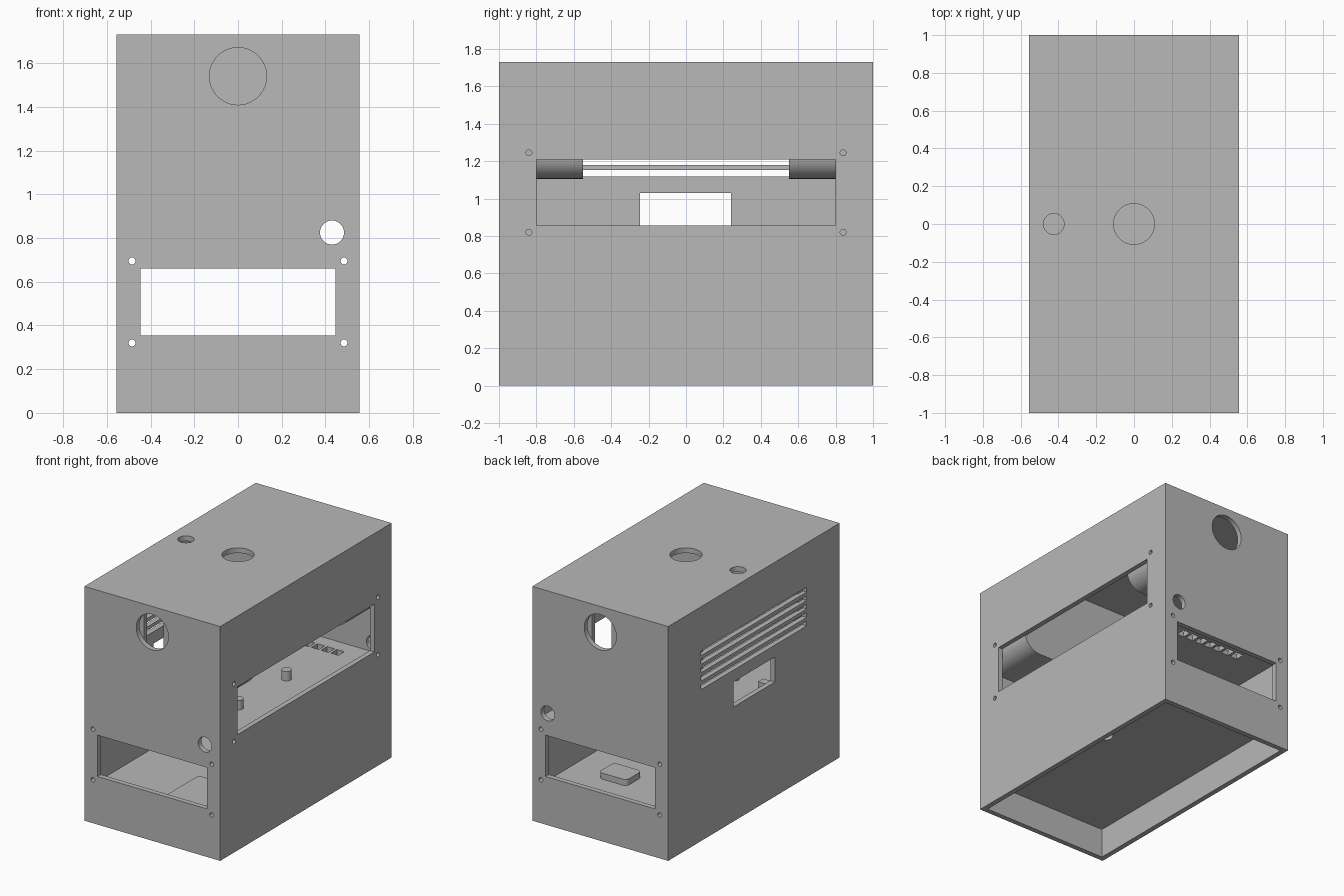
import bpy
import bmesh
from math import radians
from mathutils import Matrix

default = bpy.data.objects.get("Cube")
if default:
    bpy.data.objects.remove(default, do_unlink=True)

W, D, H, T = 0.555, 1.0, 1.73, 0.038   # half width, half depth, height, wall

grey = bpy.data.materials.new("plain_grey")
grey.use_nodes = True
grey.diffuse_color = (0.48, 0.48, 0.48, 1)
grey.node_tree.nodes["Principled BSDF"].inputs["Base Color"].default_value = grey.diffuse_color


def finish(name, bm):
    mesh = bpy.data.meshes.new(name)
    bmesh.ops.recalc_face_normals(bm, faces=bm.faces)
    bm.to_mesh(mesh)
    bm.free()
    mesh.materials.append(grey)
    obj = bpy.data.objects.new(name, mesh)
    bpy.context.scene.collection.objects.link(obj)
    return obj


def box(name, xs, ys, zs, radius=0, axis=2, low_only=False):
    """Box from ranges; optionally rounds the edges parallel to one axis."""
    bm = bmesh.new()
    bmesh.ops.create_cube(bm, size=1)
    for v in bm.verts:
        for i, (lo, hi) in enumerate((xs, ys, zs)):
            v.co[i] = hi if v.co[i] > 0 else lo
    if radius:
        edges = [e for e in bm.edges
                 if abs((e.verts[0].co - e.verts[1].co).normalized()[axis]) > 0.9
                 and not (low_only and e.verts[0].co.z > zs[0] + 0.01)]
        bmesh.ops.bevel(bm, geom=edges, offset=radius, segments=8,
                        profile=0.5, affect="EDGES")
    return finish(name, bm)


def rod(name, centre, radius, length, axis="Z", sides=48):
    bm = bmesh.new()
    turn = {"X": Matrix.Rotation(radians(90), 4, "Y"),
            "Y": Matrix.Rotation(radians(90), 4, "X"),
            "Z": Matrix.Identity(4)}[axis]
    bmesh.ops.create_cone(bm, cap_ends=True, segments=sides, radius1=radius,
                          radius2=radius, depth=length,
                          matrix=Matrix.Translation(centre) @ turn)
    return finish(name, bm)


def cut(target, cutter):
    """Subtract the cutter and discard it."""
    cutter.hide_render = True
    bpy.context.view_layer.objects.active = target
    mod = target.modifiers.new("cut", "BOOLEAN")
    mod.operation = "DIFFERENCE"
    mod.solver = "EXACT"
    mod.object = cutter
    bpy.ops.object.modifier_apply(modifier=mod.name)
    bpy.data.objects.remove(cutter, do_unlink=True)


def smooth(obj):
    bpy.ops.object.select_all(action="DESELECT")
    obj.select_set(True)
    bpy.context.view_layer.objects.active = obj
    bpy.ops.object.shade_smooth_by_angle(angle=radians(30))


# Outer case with open base, lower bay and upper bay
case = box("case", (-W, W), (-D, D), (0, H))
ix, iy = (-W + T, W - T), (-D + T, D - T)
for zs in ((-0.1, 0.22), (0.26, 0.72), (0.76, H - T)):
    cut(case, box("bay_cutter", ix, iy, zs))

# Front and back openings
through = 2 * D + 0.2
cut(case, box("end_window_cutter", (-0.447, 0.447), (-1.1, 1.1), (0.355, 0.66)))
cut(case, rod("cable_hole_cutter", (0.43, 0, 0.825), 0.055, through, "Y"))
for x in (-0.485, 0.485):
    for z in (0.32, 0.695):
        cut(case, rod("screw_cutter", (x, 0, z), 0.016, through, "Y", 20))
cut(case, rod("duct_hole_cutter", (0, 0, 1.54), 0.131, through, "Y"))

# Left side display window and its screw holes
cut(case, box("side_window_cutter", (W - 0.1, W + 0.1), (-0.8, 0.8), (0.855, 1.208)))
for y in (-0.84, 0.84):
    for z in (0.82, 1.245):
        cut(case, rod("screw_cutter", (W, y, z), 0.016, 0.2, "X", 20))

# Right side window and vent slots
cut(case, box("port_cutter", (-W - 0.1, -W + 0.1), (-0.245, 0.24), (0.845, 1.03)))
for i in range(5):
    z = 1.118 + 0.0625 * i
    cut(case, box("vent_cutter", (-W - 0.1, -W + 0.1), (-0.615, 0.615), (z, z + 0.036)))

# Top holes and lower floor cable hole
cut(case, rod("top_hole_cutter", (0, 0, H), 0.108, 0.2))
cut(case, rod("top_hole_cutter", (-0.425, 0, H), 0.055, 0.2))
cut(case, rod("floor_hole_cutter", (0.3, 0.045, 0.24), 0.055, 0.1))

# Grille slots through the shelf
for i in range(7):
    x = -0.24 + 0.08 * i
    cut(case, box("grille_cutter", (x - 0.03, x + 0.03), (0.785, 0.855), (0.7, 0.78)))
smooth(case)

# Rounded hollow ducts behind the round end holes
for side, name in ((-1, "front_duct"), (1, "back_duct")):
    def span(a, b):
        return tuple(sorted((side * a, side * b)))
    duct = box(name, (-W + 0.03, W - 0.03), span(0.55, D - 0.03), (1.105, H - 0.02),
               0.13, 1, True)
    cut(duct, box("duct_cutter", (-W + 0.07, W - 0.07), span(0.585, 1.1),
                  (1.14, H + 0.1), 0.1, 1, True))
    cut(duct, box("duct_port_cutter", span(0.2, 0.36), span(0.5, 0.65), (1.17, 1.46)))
    smooth(duct)

# Standoff pegs and a small block on the shelf
for x in (-0.2, 0.2):
    for y in (-0.28, 0.28):
        smooth(rod("standoff_peg", (x, y, 0.79), 0.034, 0.08, sides=32))
box("shelf_block", (-0.5, -0.44), (-0.27, -0.21), (0.75, 0.83))

# Rounded pads on the lower floor
for name, xs, ys, top in (("back_pad", (0.03, 0.26), (0.47, 0.65), 0.305),
                          ("front_pad", (0, 0.4), (-0.9, -0.46), 0.275)):
    smooth(box(name, xs, ys, (0.25, top), 0.035))
